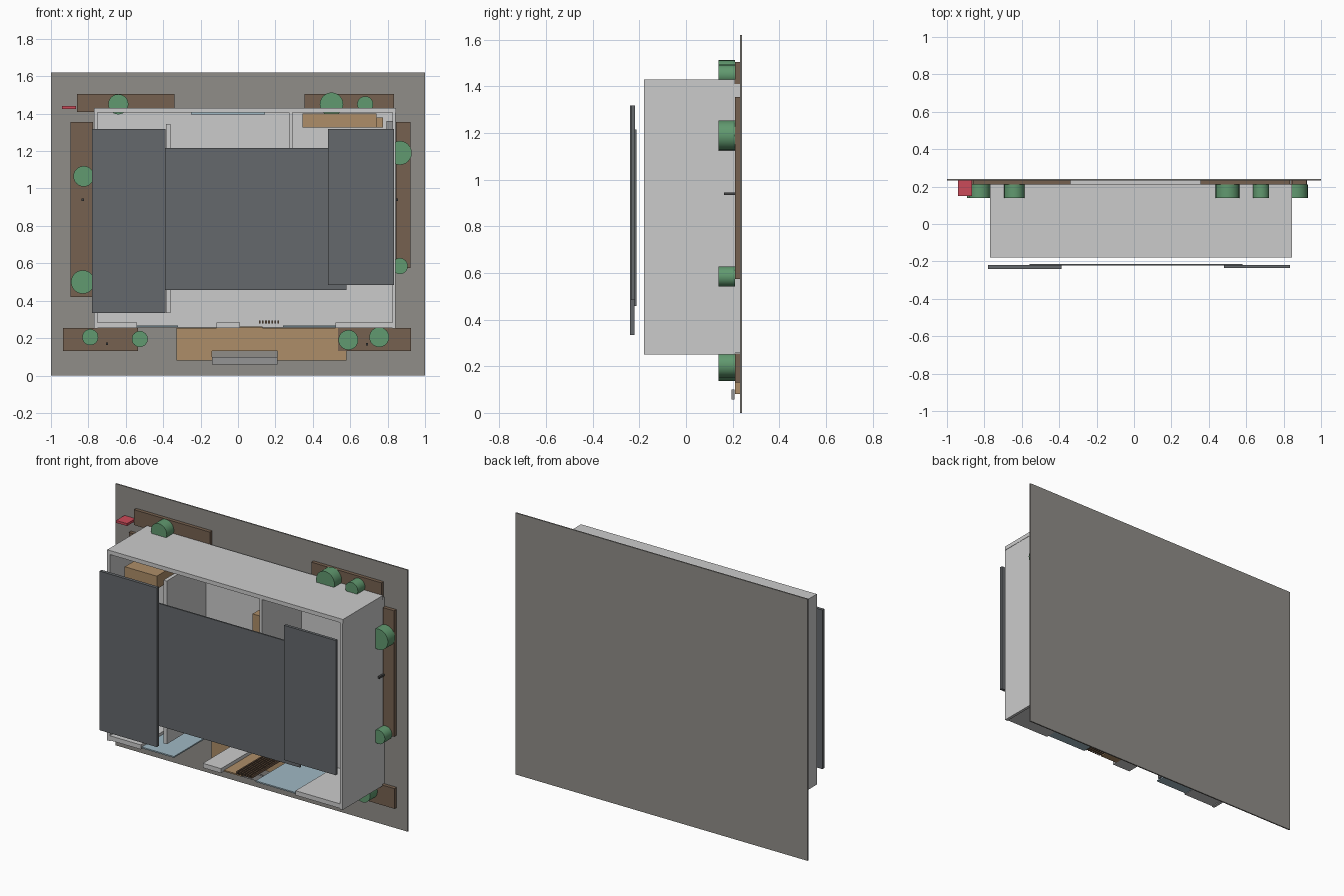
import bpy, math


def mat(name, rgb):
    m = bpy.data.materials.new(name)
    m.diffuse_color = (*rgb, 1)
    return m


WHITE = mat("plaster", (0.78, 0.78, 0.76))
ROOF = mat("roof_grey", (0.13, 0.14, 0.15))
PAVE = mat("paving", (0.28, 0.27, 0.25))
STEP = mat("step_grey", (0.3, 0.3, 0.3))
SOIL = mat("soil", (0.18, 0.12, 0.08))
WOOD = mat("wood", (0.42, 0.27, 0.14))
DARK = mat("dark_wood", (0.16, 0.1, 0.06))
LEAF = mat("leaf", (0.12, 0.32, 0.16))
GLASS = mat("glass", (0.35, 0.48, 0.55))
RED = mat("red", (0.6, 0.07, 0.1))
BLACK = mat("dark_metal", (0.06, 0.06, 0.06))


def box(name, x, y, z, material):
    """Box from (min, max) pairs on each axis."""
    vs = [(a, b, c) for a in x for b in y for c in z]
    fs = [(0, 1, 3, 2), (4, 6, 7, 5), (0, 4, 5, 1), (2, 3, 7, 6), (0, 2, 6, 4), (1, 5, 7, 3)]
    me = bpy.data.meshes.new(name)
    me.from_pydata(vs, [], fs)
    me.materials.append(material)
    ob = bpy.data.objects.new(name, me)
    bpy.context.collection.objects.link(ob)
    return ob


# The house lies on its back: its own "up" points to -y
box("ground_slab", (-1, 1), (0.232, 0.24), (0, 1.62), PAVE)

# Garden beds around the house
for x, z in [((-0.86, -0.34), (1.41, 1.505)), ((0.355, 0.835), (1.41, 1.505)),
             ((-0.895, -0.775), (0.42, 1.355)), ((0.845, 0.922), (0.575, 1.355)),
             ((-0.935, -0.535), (0.13, 0.255)), ((0.535, 0.925), (0.13, 0.255))]:
    box("garden_bed", x, (0.21, 0.232), z, SOIL)

# Round bushes
for x, z, r in [(-0.64, 1.45, 0.054), (0.5, 1.45, 0.063), (0.68, 1.45, 0.043),
                (-0.825, 1.065, 0.055), (-0.83, 0.5, 0.063), (0.865, 1.19, 0.064),
                (0.865, 0.585, 0.043), (-0.79, 0.205, 0.043), (-0.525, 0.195, 0.043),
                (0.59, 0.19, 0.053), (0.755, 0.205, 0.053)]:
    bpy.ops.mesh.primitive_cylinder_add(vertices=24, radius=r, depth=0.07,
                                        location=(x, 0.175, z), rotation=(math.pi / 2, 0, 0))
    bush = bpy.context.object
    bush.name = "bush"
    bush.data.materials.append(LEAF)
    bpy.ops.object.shade_smooth_by_angle()

# Garden lamps and letter box
for x, z in [(-0.83, 0.94), (0.85, 0.94), (-0.7, 0.17), (0.69, 0.167)]:
    box("garden_lamp", (x - 0.006, x + 0.006), (0.163, 0.21), (z - 0.006, z + 0.006), BLACK)
box("letter_box", (-0.94, -0.865), (0.15, 0.232), (1.425, 1.44), RED)

# Entrance deck, notched around the step
box("deck", (-0.33, 0.58), (0.21, 0.232), (0.13, 0.255), WOOD)
box("deck_left", (-0.33, -0.14), (0.21, 0.232), (0.08, 0.13), WOOD)
box("deck_right", (0.21, 0.58), (0.21, 0.232), (0.08, 0.13), WOOD)
box("entrance_step", (-0.14, 0.21), (0.195, 0.207), (0.058, 0.1), STEP)

# Floor and walls
H = (-0.18, 0.21)
box("floor", (-0.765, 0.84), (0.205, 0.232), (0.257, 1.41), WHITE)
box("back_wall", (-0.77, 0.845), H, (1.405, 1.43), WHITE)
box("left_wall", (-0.77, -0.752), H, (0.25, 1.405), WHITE)
box("right_wall", (0.825, 0.843), H, (0.25, 1.405), WHITE)
for x in [(-0.752, -0.54), (-0.115, 0.01), (0.52, 0.825)]:
    box("front_wall", x, H, (0.255, 0.283), WHITE)
box("room_wall_left", (-0.385, -0.362), H, (0.335, 1.345), WHITE)
box("room_wall_right", (0.272, 0.292), H, (1.0, 1.405), WHITE)

# Windows, door and slat screen
for x in [(-0.54, -0.32), (0.24, 0.52)]:
    box("front_window", x, (-0.17, 0.2), (0.258, 0.266), GLASS)
box("back_window", (-0.25, 0.145), (-0.1, 0.1), (1.396, 1.405), GLASS)
box("front_door", (0.01, 0.13), (-0.15, 0.21), (0.254, 0.262), WOOD)
for i in range(7):
    x = 0.112 + i * 0.0165
    box("screen_slat", (x, x + 0.009), H, (0.277, 0.293), DARK)

# Furniture
box("kitchen_counter", (0.345, 0.74), (0.08, 0.205), (1.325, 1.4), WOOD)
box("kitchen_cupboard", (0.74, 0.775), (0.06, 0.205), (1.325, 1.38), WOOD)
box("kitchen_tower", (0.795, 0.825), (0.0, 0.205), (1.3, 1.36), STEP)
box("wardrobe", (-0.72, -0.5), (-0.08, 0.205), (1.22, 1.3), WOOD)
box("sofa", (0.03, 0.24), (0.1, 0.205), (0.85, 1.14), WOOD)

# Flat roof in three overlapping plates
box("roof_middle", (-0.56, 0.58), (-0.222, -0.213), (0.458, 1.216), ROOF)
box("roof_left", (-0.78, -0.388), (-0.24, -0.22), (0.333, 1.318), ROOF)
box("roof_right", (0.48, 0.835), (-0.236, -0.218), (0.484, 1.318), ROOF)
